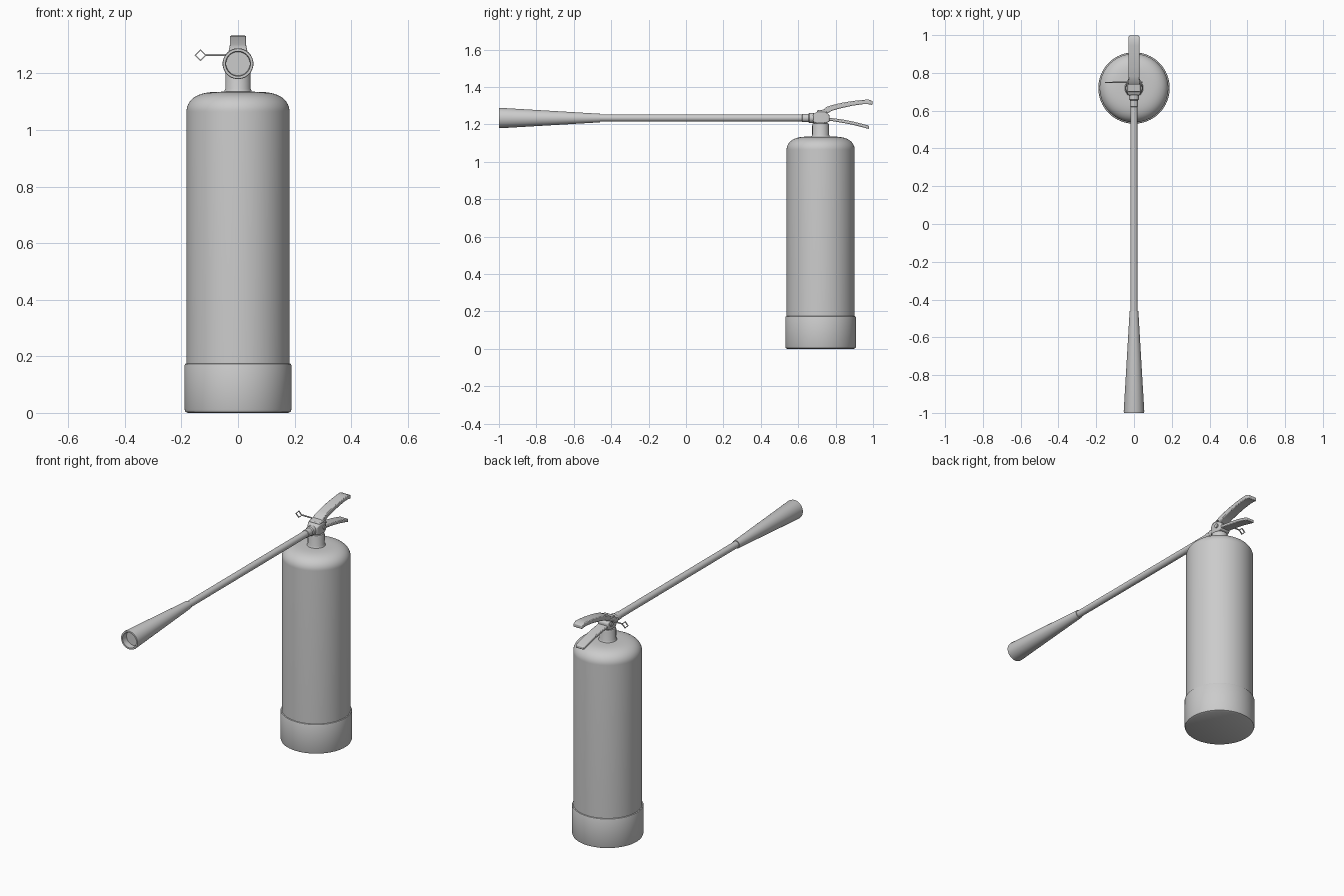
import bpy, bmesh, math
from mathutils import Vector, Matrix

if "Cube" in bpy.data.objects:
    bpy.data.objects.remove(bpy.data.objects["Cube"])

CY, HZ = 0.72, 1.234          # tank axis, hose height


def finish(name, bm, bevel=0):
    bmesh.ops.recalc_face_normals(bm, faces=bm.faces)
    me = bpy.data.meshes.new(name)
    bm.to_mesh(me)
    bm.free()
    ob = bpy.data.objects.new(name, me)
    bpy.context.collection.objects.link(ob)
    bpy.ops.object.select_all(action='DESELECT')
    ob.select_set(True)
    bpy.context.view_layer.objects.active = ob
    bpy.ops.object.shade_smooth_by_angle(angle=math.radians(35))
    if bevel:
        m = ob.modifiers.new("bevel", 'BEVEL')
        m.width, m.segments = bevel, 2
        m.limit_method, m.angle_limit = 'ANGLE', math.radians(40)
    return ob


def lathe(name, profile, matrix, seg=64):
    """Spin (radius, height) points around local z."""
    bm = bmesh.new()
    rings = []
    for r, h in profile:
        if r == 0:
            rings.append([bm.verts.new((0, 0, h))] * seg)
        else:
            rings.append([bm.verts.new((r * math.cos(a), r * math.sin(a), h))
                          for a in (2 * math.pi * i / seg for i in range(seg))])
    for p, q in zip(rings, rings[1:]):
        for i in range(seg):
            j = (i + 1) % seg
            bm.faces.new(list(dict.fromkeys((p[i], p[j], q[j], q[i]))))
    bm.transform(matrix)
    return finish(name, bm)


def strip(name, stations, bevel=0.004):
    """Loft boxes through (y, z bottom, z top, half width) stations."""
    bm = bmesh.new()
    rings = [[bm.verts.new(p) for p in ((-w, y, a), (w, y, a), (w, y, b), (-w, y, b))]
             for y, a, b, w in stations]
    for p, q in zip(rings, rings[1:]):
        for i in range(4):
            j = (i + 1) % 4
            bm.faces.new((p[i], p[j], q[j], q[i]))
    bm.faces.new(rings[0])
    bm.faces.new(rings[-1])
    return finish(name, bm, bevel)


up = Matrix.Translation((0, CY, 0))
# local z of the hose parts runs along world y
along = Matrix.Translation((0, 0, HZ)) @ Matrix.Rotation(math.radians(-90), 4, 'X')
across = Matrix.Translation((0, 0.75, 1.265)) @ Matrix.Rotation(math.radians(-90), 4, 'Y')

# tank with domed shoulder
shoulder = [(0.045 + 0.137 * math.cos(t) ** 0.62, 1.065 + 0.07 * math.sin(t))
            for t in (math.pi / 2 * i / 16 for i in range(16))]
lathe("tank", [(0, 0.02), (0.182, 0.02)] + shoulder + [(0.045, 1.135), (0, 1.135)], up)

# base boot
lathe("base_boot", [(0, 0), (0.178, 0), (0.186, 0.004), (0.189, 0.012), (0.189, 0.168),
                    (0.187, 0.173), (0.181, 0.175)], up)

# neck and valve
lathe("neck", [(0, 1.125), (0.052, 1.125), (0.048, 1.138), (0.045, 1.145), (0.045, 1.195),
               (0.042, 1.205), (0.034, 1.207), (0.034, 1.222), (0, 1.222)], up, 40)
strip("valve_body", [(0.68, 1.212, 1.255, 0.03), (0.70, 1.205, 1.268, 0.037),
                     (0.745, 1.205, 1.268, 0.037), (0.768, 1.215, 1.25, 0.033)], 0.006)
lathe("handle_pivot", [(0, -0.043), (0.012, -0.043), (0.012, 0.043), (0, 0.043)],
      Matrix.Translation((0, 0.74, 1.238)) @ Matrix.Rotation(math.radians(90), 4, 'Y'), 20)

# squeeze lever and carrying handle
strip("upper_lever", [(0.70, 1.25, 1.275, 0.034), (0.735, 1.25, 1.279, 0.034),
                      (0.75, 1.255, 1.293, 0.031), (0.78, 1.273, 1.303, 0.029),
                      (0.83, 1.287, 1.315, 0.029), (0.89, 1.300, 1.325, 0.029),
                      (0.945, 1.308, 1.331, 0.029), (0.975, 1.308, 1.333, 0.029),
                      (0.997, 1.304, 1.325, 0.028)])
strip("lower_handle", [(0.735, 1.222, 1.24, 0.033), (0.78, 1.218, 1.234, 0.029),
                       (0.84, 1.208, 1.226, 0.028), (0.90, 1.196, 1.214, 0.028),
                       (0.95, 1.183, 1.201, 0.028), (0.978, 1.175, 1.193, 0.027)])

# hose and its ferrule
lathe("hose", [(0, -0.47), (0.019, -0.47), (0.019, 0.69), (0, 0.69)], along, 32)
lathe("hose_ferrule", [(0.018, 0.62), (0.022, 0.622), (0.022, 0.655), (0.027, 0.66),
                       (0.027, 0.683), (0, 0.685)], along, 32)

# discharge horn with recessed mouth
lathe("horn", [(0, -0.46), (0.023, -0.46), (0.0545, -0.992), (0.053, -1.0),
               (0.044, -1.0), (0.042, -0.965), (0, -0.965)], along, 48)

# safety pin and square pull ring
lathe("safety_pin", [(0, -0.045), (0.004, -0.045), (0.004, 0.114), (0, 0.114)], across, 12)
bm = bmesh.new()
rings = []
for i in range(4):
    d = Vector((math.cos(i * math.pi / 2), 0, math.sin(i * math.pi / 2)))
    c = Vector((-0.133, 0.75, 1.264))
    rings.append([bm.verts.new(c + d * r + Vector((0, y, 0)))
                  for r, y in ((0.016, -0.003), (0.021, -0.003), (0.021, 0.003), (0.016, 0.003))])
for i in range(4):
    p, q = rings[i], rings[(i + 1) % 4]
    for k in range(4):
        m = (k + 1) % 4
        bm.faces.new((p[k], p[m], q[m], q[k]))
finish("pull_ring", bm)
